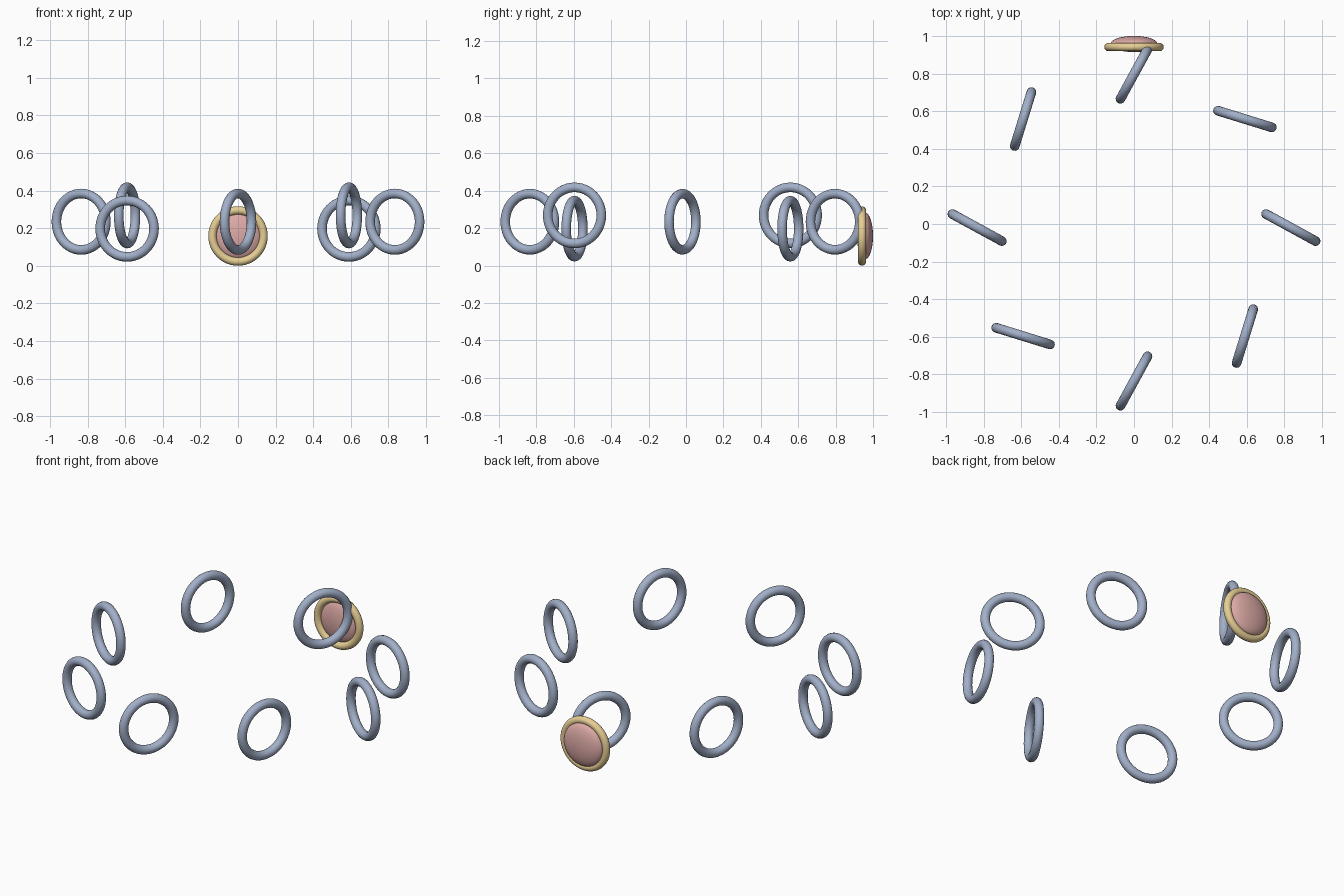
import bpy
from math import cos, sin, pi, radians

if "Cube" in bpy.data.objects:
    bpy.data.objects.remove(bpy.data.objects["Cube"])


def material(name, rgb):
    m = bpy.data.materials.new(name)
    m.diffuse_color = (*rgb, 1)
    m.use_nodes = True
    m.node_tree.nodes["Principled BSDF"].inputs["Base Color"].default_value = m.diffuse_color
    return m


STEEL = material("blue_steel", (0.36, 0.43, 0.58))
GOLD = material("gold", (0.80, 0.62, 0.30))
PINK = material("pink", (0.72, 0.40, 0.38))


def finish(name, mat):
    ob = bpy.context.object
    ob.name = name
    ob.data.materials.append(mat)
    bpy.ops.object.shade_smooth()
    return ob


def upright_ring(name, loc, turn, major, minor, mat):
    # torus standing vertically, its plane at angle 'turn' from the x axis
    bpy.ops.mesh.primitive_torus_add(
        location=loc, rotation=(pi / 2, 0, turn), major_segments=48,
        minor_segments=16, major_radius=major, minor_radius=minor)
    return finish(name, mat)


# Eight chain links around an oval; alternate links turn and rise differently
RX, RY, YC = 0.834, 0.816, -0.019
HEIGHTS = [0.234, 0.197, 0.234, 0.268]
TURNS = [-28.65, -17.2, 61.35, 72.8]
for i in range(8):
    a = i * pi / 4
    upright_ring(f"chain_link_{i + 1}",
                 (RX * cos(a), YC + RY * sin(a), HEIGHTS[i % 4]),
                 radians(TURNS[i % 4]), 0.15, 0.0255, STEEL)

# Pendant: gold rim with a domed stone
upright_ring("pendant_rim", (0, 0.941, 0.158), 0, 0.136, 0.022, GOLD)
bpy.ops.mesh.primitive_uv_sphere_add(
    segments=48, ring_count=24, radius=1, location=(0, 0.957, 0.158),
    rotation=(pi / 2, 0, 0))
stone = finish("pendant_stone", PINK)
stone.scale = (0.125, 0.125, 0.043)
